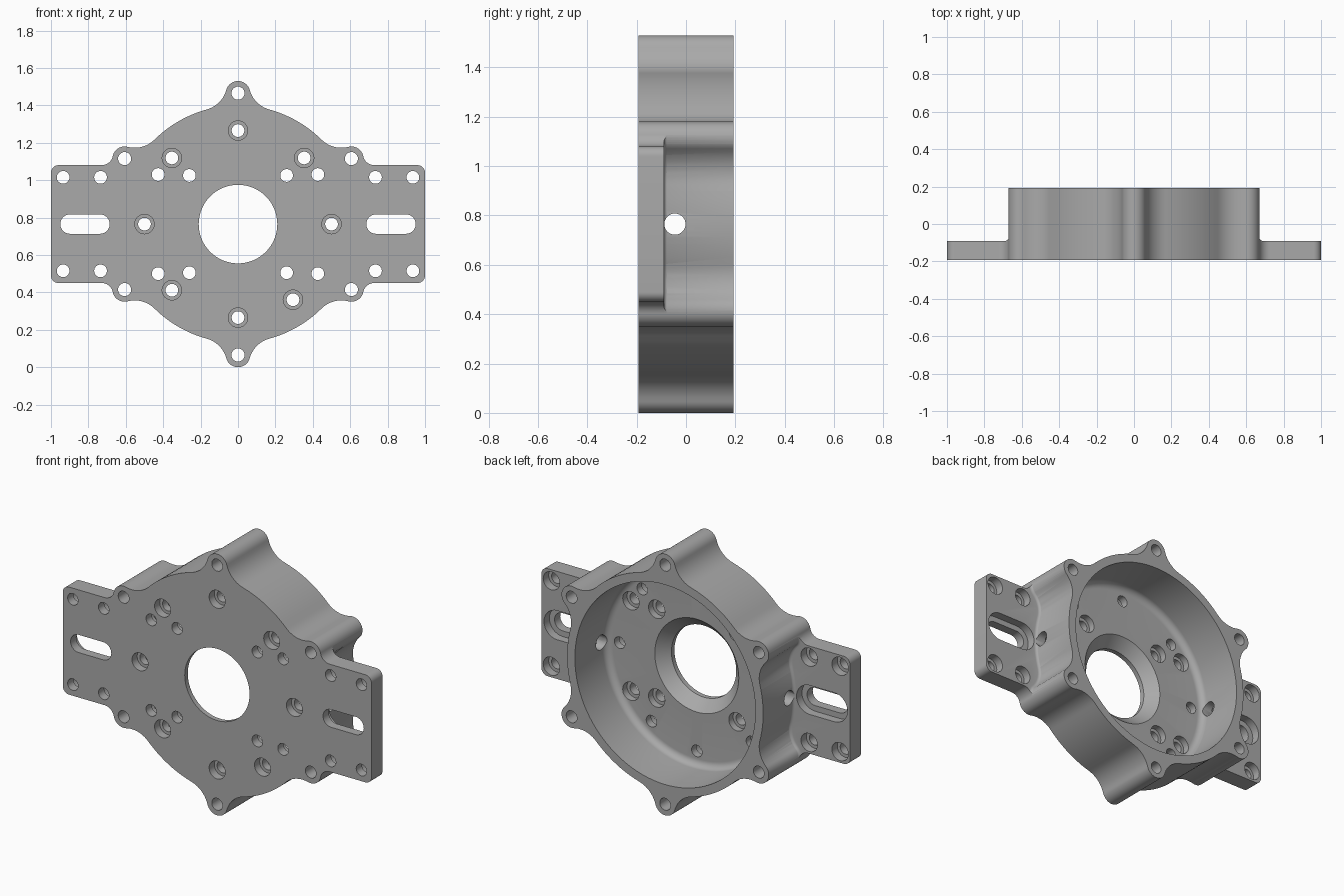
import bpy, bmesh, math
from mathutils import Matrix

if "Cube" in bpy.data.objects:
    bpy.data.objects.remove(bpy.data.objects["Cube"])

CZ = 0.765              # height of the housing axis
F, B = -0.193, 0.193    # front and back planes
FL, FLOOR = -0.09, -0.10  # flange back plane, cavity floor


def arc(cx, cz, r, a0, a1, n):
    return [(cx + r * math.cos(a0 + (a1 - a0) * i / n),
             cz + r * math.sin(a0 + (a1 - a0) * i / n)) for i in range(n + 1)]


def circle(cx, cz, r, n=32):
    return arc(cx, cz, r, 0, math.tau, n)[:-1]


def slot(cx, half, r):
    q = math.pi / 2
    return arc(cx + half, 0, r, -q, q, 16) + arc(cx - half, 0, r, q, 3 * q, 16)


def loft(bm, rows):
    """Closed solid through (y, outline) rows of equal point count."""
    rings = [[bm.verts.new((x, y, z + CZ)) for x, z in pts] for y, pts in rows]
    n = len(rings[0])
    for a, b in zip(rings, rings[1:]):
        for i in range(n):
            j = (i + 1) % n
            bm.faces.new((a[i], a[j], b[j], b[i]))
    bm.faces.new(rings[0])
    bm.faces.new(rings[-1])


def make(name, solids, turn=None):
    bm = bmesh.new()
    for rows in solids:
        loft(bm, rows)
    if turn:
        bm.transform(turn)
    bmesh.ops.recalc_face_normals(bm, faces=bm.faces)
    me = bpy.data.meshes.new(name)
    bm.to_mesh(me)
    bm.free()
    ob = bpy.data.objects.new(name, me)
    bpy.context.collection.objects.link(ob)
    return ob


def boolean(ob, other, op):
    m = ob.modifiers.new(op, 'BOOLEAN')
    m.operation, m.object, m.solver = op, other, 'EXACT'
    bpy.context.view_layer.objects.active = ob
    bpy.ops.object.modifier_apply(modifier=m.name)
    bpy.data.objects.remove(other)


def body_outline(o=0.0):
    """Disc with six filleted screw lobes, grown outward by o."""
    R, r, f, d = 0.635 + o, 0.065 + o, 0.15 - o, 0.70
    t = math.acos(((R + f) ** 2 + d * d - (r + f) ** 2) / (2 * d * (R + f)))
    fx, fz = (R + f) * math.cos(t), (R + f) * math.sin(t)
    u = math.atan2(fz, fx - d)
    h = (arc(d, 0, r, 0, u, 10) + arc(fx, fz, f, u + math.pi, t + math.pi, 10)[1:]
         + arc(0, 0, R, t, math.pi / 6, 6)[1:])
    sector = [(x, -z) for x, z in h[::-1]][:-1] + h[:-1]
    out = []
    for k in range(6):
        c, s = math.cos(math.radians(30 + 60 * k)), math.sin(math.radians(30 + 60 * k))
        out += [(x * c - z * s, x * s + z * c) for x, z in sector]
    return out


def flange_outline(side):
    top = (arc(0.96, 0.275, 0.04, 0, math.pi / 2, 8)
           + arc(0.7285, 0.375, 0.06, -math.pi / 2, math.radians(-168.5), 8)
           + [(0.606, 0.35), (0.45, 0.30)])
    return [(x * side, z) for x, z in top + [(x, -z) for x, z in top[::-1]]]


def flanges(name, y0, y1):
    return make(name, [[(y0, flange_outline(s)), (y1, flange_outline(s))] for s in (1, -1)])


# Housing body, side flanges and the small fillet where they meet
body = make("motor_mount_housing", [[(F, body_outline()), (B, body_outline())]])
q = 0.018
rows = [(-0.12, body_outline(q))]
for i in range(6):
    a = math.pi / 2 * i / 5
    rows.append((FL + q * (1 - math.cos(a)), body_outline(q * (1 - math.sin(a)) - 0.001)))
fillet = make("flange_fillet", [rows])
boolean(fillet, flanges("fillet_limit", -0.15, -0.05), 'INTERSECT')
boolean(body, flanges("side_flanges", F, FL), 'UNION')
boolean(body, fillet, 'UNION')

# Cavity with rounded floor corner, conical seat and centre bore
prof = [(0.585, 0.3)]
prof += [(r, y) for r, y in arc(0.545, FLOOR + 0.04, 0.04, 0, -math.pi / 2, 8)]
prof += [(0.272, FLOOR), (0.21, -0.165), (0.21, -0.3)]
boolean(body, make("cavity_cutter", [[(y, circle(0, 0, r, 96)) for r, y in prof]]), 'DIFFERENCE')


# Screw holes: plain, front counterbored, back counterbored
def stepped(x, z, r0, r1, step, y1):
    return [(-0.3, circle(x, z, r0)), (step, circle(x, z, r0)),
            (step, circle(x, z, r1)), (y1, circle(x, z, r1))]


holes = []
for k in range(6):
    a = math.radians(30 + 60 * k)
    c = circle(0.7 * math.cos(a), 0.7 * math.sin(a), 0.035)
    holes.append([(-0.3, c), (0.3, c)])
for deg in (0, 45, 90, 135, 180, 225, 270, 306):
    a = math.radians(deg)
    holes.append(stepped(0.5 * math.cos(a), 0.5 * math.sin(a), 0.052, 0.034, -0.145, -0.06))
for sx in (1, -1):
    for sz in (1, -1):
        for x, z in ((0.427, 0.265), (0.26, 0.26), (0.735, 0.25), (0.935, 0.25)):
            holes.append(stepped(x * sx, z * sz, 0.034, 0.053, -0.14, -0.06))
    # Adjustment slot with a wider recess behind
    narrow, wide = slot(0.818 * sx, 0.08, 0.052), slot(0.818 * sx, 0.08, 0.085)
    holes.append([(-0.3, narrow), (-0.14, narrow), (-0.14, wide), (-0.06, wide)])
boolean(body, make("hole_cutter", holes), 'DIFFERENCE')

# Cross hole through both side walls
c = circle(-0.045, 0, 0.043)
boolean(body, make("cross_hole_cutter", [[(-1.2, c), (1.2, c)]],
                   Matrix.Rotation(math.pi / 2, 4, 'Z')), 'DIFFERENCE')

# Plain grey metal, smooth with sharp edges
mat = bpy.data.materials.new("grey_metal")
mat.diffuse_color = (0.4, 0.4, 0.4, 1)
mat.use_nodes = True
mat.node_tree.nodes["Principled BSDF"].inputs["Base Color"].default_value = mat.diffuse_color
body.data.materials.clear()
body.data.materials.append(mat)
for p in body.data.polygons:
    p.material_index = 0
body.select_set(True)
bpy.context.view_layer.objects.active = body
bpy.ops.object.shade_smooth_by_angle(angle=math.radians(30))
